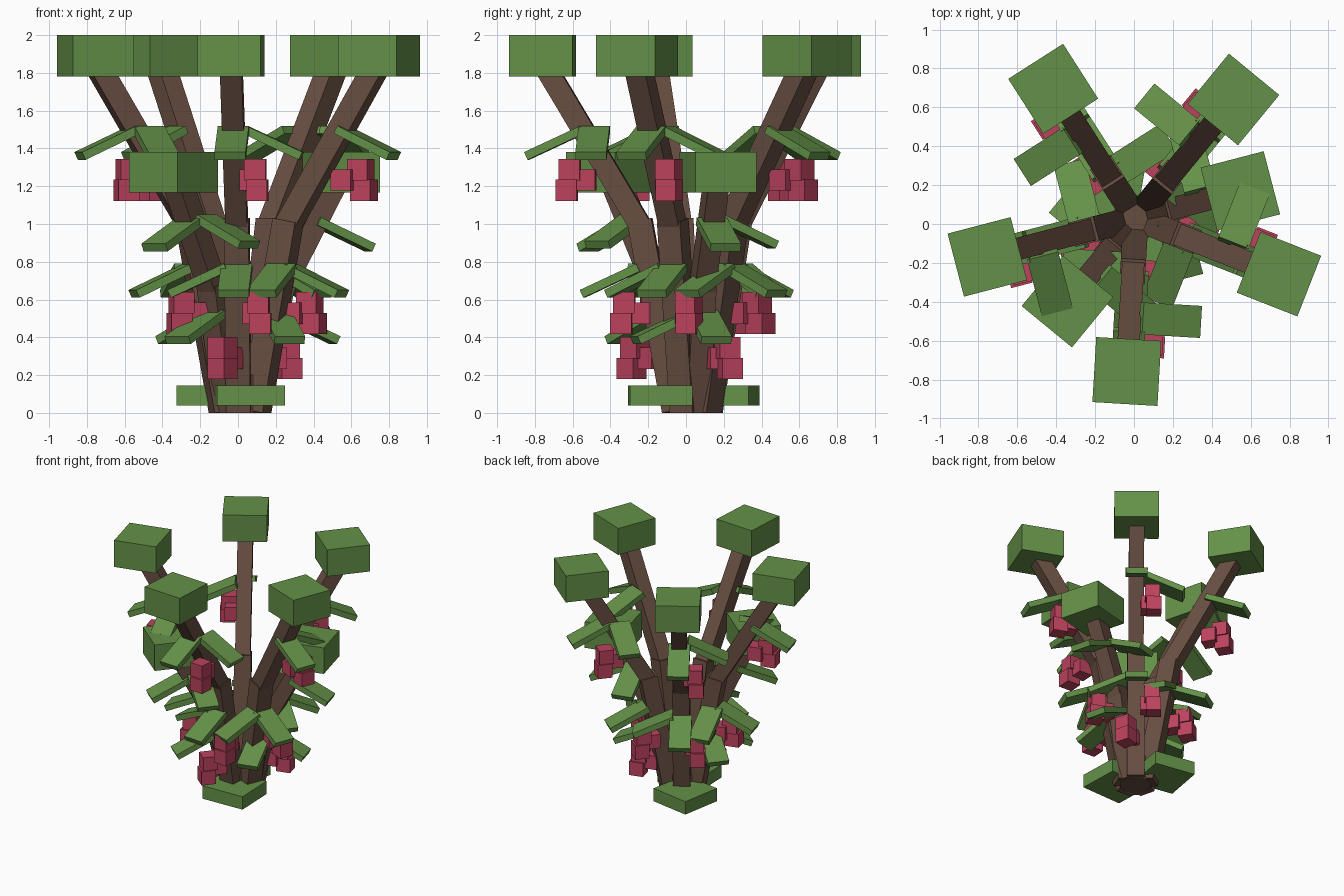
import bpy
import math
from mathutils import Matrix, Vector

if "Cube" in bpy.data.objects:
    bpy.data.objects.remove(bpy.data.objects["Cube"])

CENTRE = Vector((0.01, 0.03, 0))


def material(name, rgb):
    m = bpy.data.materials.new(name)
    m.diffuse_color = (*rgb, 1)
    m.use_nodes = True
    m.node_tree.nodes["Principled BSDF"].inputs["Base Color"].default_value = m.diffuse_color
    return m


GREEN = material("leaf_green", (0.127, 0.283, 0.065))
BROWN = material("bark_brown", (0.136, 0.076, 0.053))
RED = material("berry_red", (0.50, 0.055, 0.11))


def box(name, size, matrix, mat):
    bpy.ops.mesh.primitive_cube_add(size=1)
    ob = bpy.context.object
    ob.name = name
    ob.data.transform(matrix @ Matrix.Diagonal((*size, 1)))
    ob.data.materials.append(mat)
    return ob


def frame(angle):
    # local x points outward from the centre, local y runs sideways
    return Matrix.Translation(CENTRE) @ Matrix.Rotation(math.radians(angle), 4, 'Z')


def beam(name, base, a, b, width):
    # square stem between two (outward, height) points
    du, dz = b[0] - a[0], b[1] - a[1]
    lean = math.atan2(du, dz)
    mid = Vector(((a[0] + b[0]) / 2, 0, (a[1] + b[1]) / 2))
    m = base @ Matrix.Translation(mid) @ Matrix.Rotation(lean, 4, 'Y')
    box(name, (width, width, math.hypot(du, dz)), m, BROWN)


def leaf(name, base, u, v, z, heading):
    # drooping plate, its long side pointing along the heading
    m = (base @ Matrix.Translation((u, v, z))
         @ Matrix.Rotation(math.radians(heading), 4, 'Z')
         @ Matrix.Rotation(math.radians(25), 4, 'Y'))
    box(name, (0.33, 0.165, 0.045), m, GREEN)


def berries(base, u, z):
    # cluster of three cubes beside the stem
    for du, v, dz in ((0, 0.12, 0), (-0.08, 0.09, -0.055), (0.015, 0.13, -0.11)):
        box("berry", (0.113,) * 3, base @ Matrix.Translation((u + du, v, z + dz)), RED)


# five tall stems
for i in range(5):
    f = frame(-93.4 + 72 * i)
    beam("tall_stem_lower", f, (0.09, 0.012), (0.275, 1.02), 0.13)
    beam("tall_stem_upper", f, (0.265, 0.98), (0.78, 1.84), 0.115)
    box("tall_crown", (0.335, 0.335, 0.22), f @ Matrix.Translation((0.79, 0, 1.89)), GREEN)
    leaf("upper_outer_leaf", f, 0.725, 0, 1.43, 0)
    leaf("upper_side_leaf", f, 0.513, 0.207, 1.43, 90)
    leaf("lower_outer_leaf", f, 0.43, 0, 0.70, 0)
    leaf("lower_side_leaf", f, 0.26, -0.205, 0.70, -90)
    berries(f, 0.64, 1.288)
    berries(f, 0.35, 0.583)

# two short stems
for angle in (14.6, -129.4):
    f = frame(angle)
    beam("short_stem_lower", f, (0.08, 0.012), (0.225, 0.68), 0.125)
    beam("short_stem_upper", f, (0.215, 0.64), (0.52, 1.22), 0.115)
    box("short_crown", (0.335, 0.335, 0.215), f @ Matrix.Translation((0.555, 0, 1.273)), GREEN)
    leaf("short_upper_outer_leaf", f, 0.563, 0, 0.945, 0)
    leaf("short_upper_side_leaf", f, 0.355, 0.205, 0.96, 90)
    leaf("short_lower_outer_leaf", f, 0.37, 0, 0.455, 0)
    leaf("short_lower_side_leaf", f, 0.18, -0.205, 0.455, -90)
    berries(f, 0.29, 0.345)

# leafy blocks at the foot
for x, y, sx, sy, turn in ((0.063, -0.137, 0.36, 0.33, 2), (-0.13, 0.195, 0.337, 0.337, -10)):
    m = Matrix.Translation((x, y, 0.092)) @ Matrix.Rotation(math.radians(turn), 4, 'Z')
    box("foot_block", (sx, sy, 0.107), m, GREEN)

# core between the stems
bpy.ops.mesh.primitive_cylinder_add(vertices=10, radius=0.12, depth=0.2,
                                    location=CENTRE + Vector((0, 0, 0.1)))
core = bpy.context.object
core.name = "root_core"
core.data.materials.append(BROWN)
